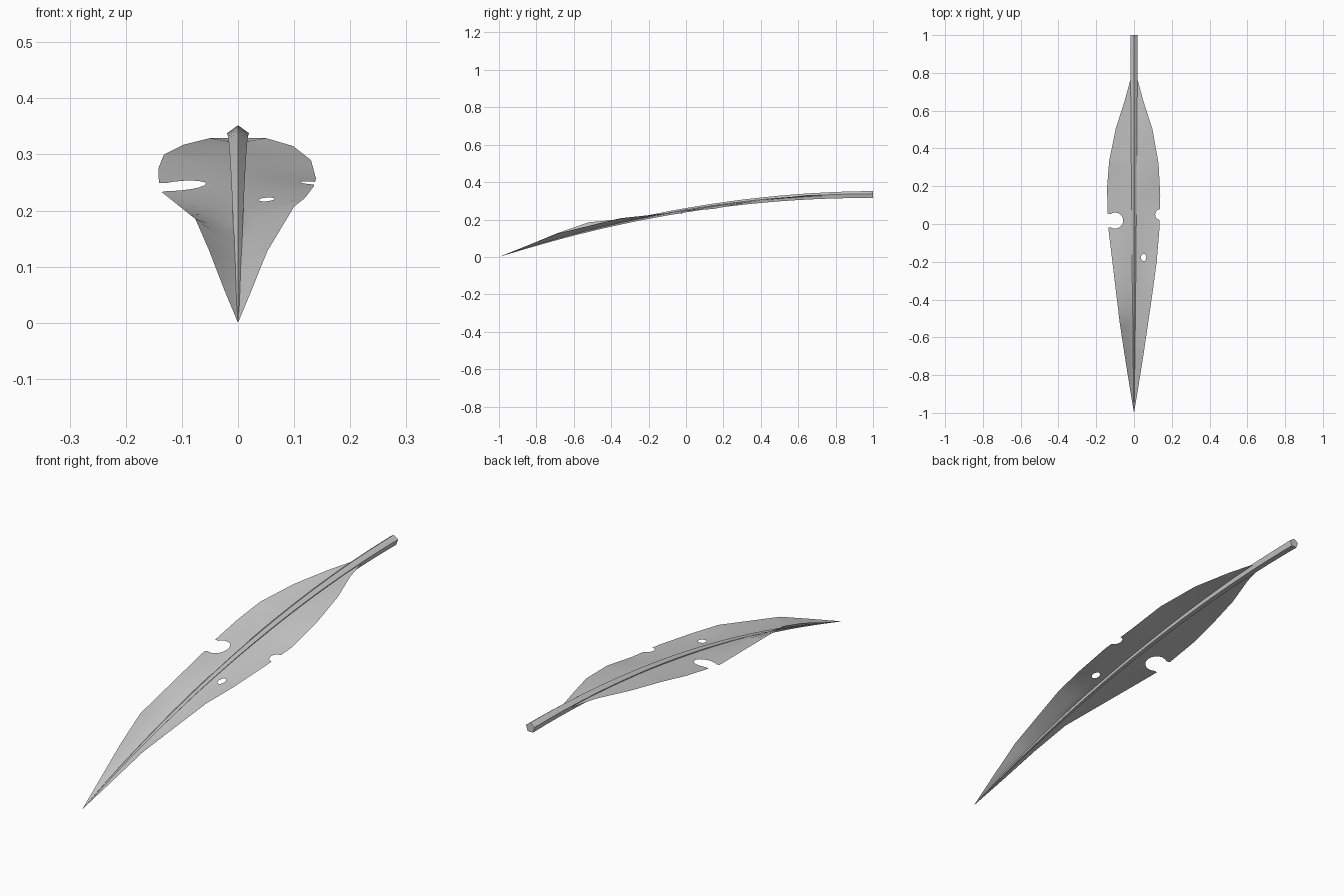
import bpy, math
from mathutils import Vector
from mathutils.geometry import delaunay_2d_cdt

if "Cube" in bpy.data.objects:
    bpy.data.objects.remove(bpy.data.objects["Cube"])

# Blade rim stations for each side: (y, half width, rim height)
LEFT = [(-1, 0, 0), (-.85, .025, .06), (-.68, .052, .13), (-.52, .076, .185), (-.02, .136, .233),
        (.06, .141, .25), (.2, .142, .275), (.33, .132, .30), (.5, .098, .317),
        (.65, .05, .329), (.76, .02, .329)]
RIGHT = [(-1, 0, 0), (-.85, .025, .06), (-.68, .052, .127), (-.35, .1, .207), (-.2, .12, .223),
         (-.02, .135, .243), (.15, .139, .257), (.32, .13, .29), (.5, .098, .315),
         (.65, .05, .329), (.76, .02, .329)]


def mid_z(y):
    return .3315 - .0829 * (1 - y) ** 2


def rim(side, y):
    for (y0, w0, z0), (y1, w1, z1) in zip(side, side[1:]):
        if y <= y1:
            f = max(0, (y - y0) / (y1 - y0))
            return w0 + (w1 - w0) * f, z0 + (z1 - z0) * f
    return side[-1][1:]


def blade_z(x, y):
    w, z = rim(LEFT if x < 0 else RIGHT, y)
    t = min(1.0, abs(x) / w) if w > 1e-6 else 0
    return mid_z(y) + (z - mid_z(y)) * t ** 1.2


def make(name, verts, faces):
    me = bpy.data.meshes.new(name)
    me.from_pydata(verts, [], faces)
    ob = bpy.data.objects.new(name, me)
    bpy.context.collection.objects.link(ob)
    return ob


# Stem and midrib: five-sided tube tapering to the tip
N, S = 24, 5
verts, faces = [(0, -1, 0)], []
for i in range(1, N + 1):
    y = -1 + 2 * i / N
    r = .0205 * (i / N) ** .7
    for k in range(S):
        a = math.pi / 2 + k * math.tau / S
        verts.append((r * math.cos(a), y, mid_z(y) + r * math.sin(a)))
for k in range(S):
    n = (k + 1) % S
    faces.append((0, 1 + n, 1 + k))
    for i in range(N - 1):
        a, b = 1 + i * S, 1 + (i + 1) * S
        faces.append((a + k, a + n, b + n, b + k))
faces.append([1 + (N - 1) * S + k for k in reversed(range(S))])
stem = make("stem", verts, faces)

# Blade: flat outline and bite marks triangulated together, then lifted to the curved surface
ys = sorted({s[0] for s in LEFT + RIGHT} | {round(-.95 + .1 * i, 2) for i in range(17)})
cols = [-1, -.67, -.33, 0, .33, .67, 1]
pts, edges, prev = [Vector((0, -1))], [], [0] * len(cols)
for y in ys[1:]:
    row = []
    for t in cols:
        w = rim(LEFT if t < 0 else RIGHT, y)[0]
        row.append(len(pts))
        pts.append(Vector((t * w, y)))
    edges += list(zip(prev, row))
    prev = row
edges += list(zip(prev, prev[1:]))

# Bite marks: (x, y, x radius, y radius)
BITES = [(-.1, .018, .043, .043), (-.14, .018, .04, .037), (.138, .05, .026, .029),
         (.051, -.177, .014, .02)]
for cx, cy, rx, ry in BITES:
    base, n = len(pts), 16
    pts += [Vector((cx + rx * math.cos(k * math.tau / n), cy + ry * math.sin(k * math.tau / n)))
            for k in range(n)]
    edges += [(base + k, base + (k + 1) % n) for k in range(n)]


def bitten(p):
    return any(((p.x - cx) / rx) ** 2 + ((p.y - cy) / ry) ** 2 < 1 for cx, cy, rx, ry in BITES)


v2, _, tris, *_ = delaunay_2d_cdt(pts, edges, [], 1, 1e-5)
kept = [f for f in tris if not bitten(sum((v2[i] for i in f), Vector((0, 0))) / len(f))]
used = sorted({i for f in kept for i in f})
index = {v: k for k, v in enumerate(used)}
blade = make("leaf_blade", [(v2[i].x, v2[i].y, blade_z(v2[i].x, v2[i].y)) for i in used],
             [[index[i] for i in f] for f in kept])

# Smooth blade, crisp stem edges
for ob in (stem, blade):
    bpy.ops.object.select_all(action='DESELECT')
    ob.select_set(True)
    bpy.context.view_layer.objects.active = ob
    bpy.ops.object.shade_smooth_by_angle(angle=math.radians(30))
